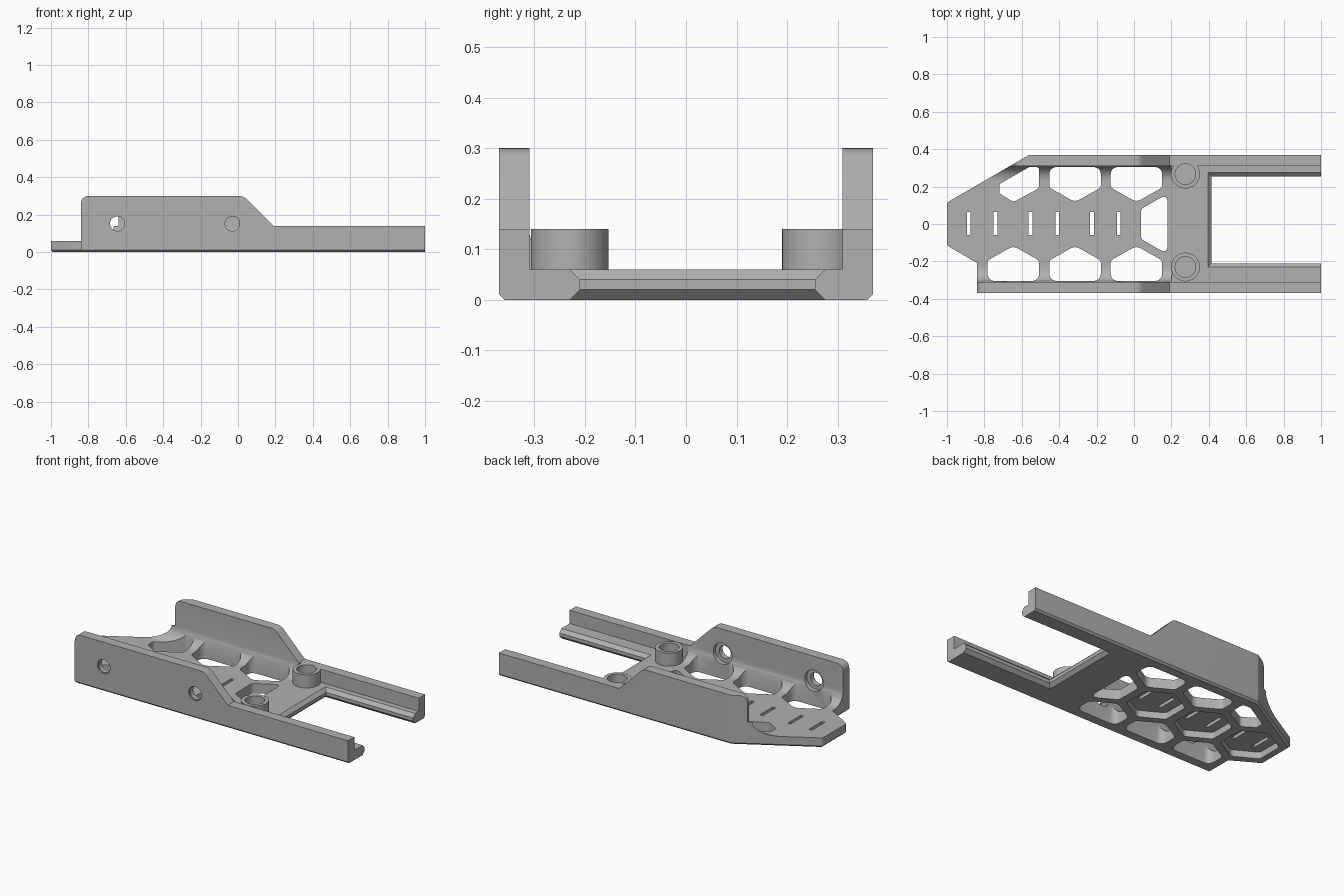
import bpy, bmesh, math
from mathutils import Vector

if "Cube" in bpy.data.objects:
    bpy.data.objects.remove(bpy.data.objects["Cube"], do_unlink=True)

grey = bpy.data.materials.new("mid_grey")
grey.use_nodes = True
grey.diffuse_color = (0.44, 0.44, 0.44, 1)
grey.node_tree.nodes["Principled BSDF"].inputs["Base Color"].default_value = (0.44, 0.44, 0.44, 1)


def rounded(points, radii, steps=6):
    """Round the corners of a 2D polygon; radii is one number or one per corner."""
    if not isinstance(radii, (list, tuple)):
        radii = [radii] * len(points)
    out, n = [], len(points)
    for i, r in enumerate(radii):
        p, a, b = (Vector(points[k % n]) for k in (i, i - 1, i + 1))
        if r == 0:
            out.append(p)
            continue
        u, v = (a - p).normalized(), (b - p).normalized()
        t = r / math.tan(u.angle(v) / 2)
        s, e = p + u * t, p + v * t
        for k in range(steps + 1):
            f = k / steps
            out.append(s.lerp(p, f).lerp(p.lerp(e, f), f))
    return out


def circle(cx, cy, r, n=40):
    return [(cx + r * math.cos(2 * math.pi * k / n), cy + r * math.sin(2 * math.pi * k / n))
            for k in range(n)]


def loft(name, rings, chamfer=0):
    """Closed solid through a stack of rings with equal point counts."""
    bm = bmesh.new()
    rows = [[bm.verts.new(p) for p in ring] for ring in rings]
    n = len(rows[0])
    bm.faces.new(rows[0])
    bm.faces.new(rows[-1])
    for a, b in zip(rows, rows[1:]):
        for i in range(n):
            j = (i + 1) % n
            bm.faces.new((a[i], a[j], b[j], b[i]))
    bmesh.ops.recalc_face_normals(bm, faces=bm.faces)
    if chamfer:
        low = [e for e in bm.edges if all(v.co.z < 0.001 for v in e.verts)
               and not all(v.co.x > 0.99 for v in e.verts)]
        bmesh.ops.bevel(bm, geom=low, offset=chamfer, segments=1, affect='EDGES')
    mesh = bpy.data.meshes.new(name)
    bm.to_mesh(mesh)
    bm.free()
    obj = bpy.data.objects.new(name, mesh)
    bpy.context.collection.objects.link(obj)
    return obj


def prism(name, pts, lo, hi, axis="z", chamfer=0):
    place = {"z": lambda p, h: (p[0], p[1], h),
             "y": lambda p, h: (p[0], h, p[1]),
             "x": lambda p, h: (h, p[0], p[1])}[axis]
    return loft(name, [[place(p, h) for p in pts] for h in (lo, hi)], chamfer)


def box_pts(x0, x1, y0, y1):
    return [(x0, y0), (x1, y0), (x1, y1), (x0, y1)]


def combine(target, tool, operation):
    mod = target.modifiers.new("join", 'BOOLEAN')
    mod.operation, mod.solver, mod.object = operation, 'EXACT', tool
    bpy.context.view_layer.objects.active = target
    bpy.ops.object.modifier_apply(modifier=mod.name)
    bpy.data.objects.remove(tool, do_unlink=True)


# Base plate
frame = prism("mounting_frame", box_pts(-1.1, 1.1, -0.4, 0.4), -0.03, 0.06)

# Side walls with ramp down to the rails, and coved inner corners
cove = 0.08
for side, start in ((-1, -0.84), (1, -0.64)):
    profile = rounded([(start, -0.03), (1.1, -0.03), (1.1, 0.14), (0.19, 0.14),
                       (0.03, 0.3), (start, 0.3)], [0, 0, 0, 0, 0.06, 0.045])
    combine(frame, prism("side_wall", profile, *sorted((side * 0.31, side * 0.4)), axis="y"), 'UNION')
    arc = []
    for k in range(11):
        a = math.pi / 2 * k / 10
        arc.append((side * (0.31 - cove + cove * math.sin(a)), 0.06 + cove * (1 - math.cos(a))))
    strip = arc + [(side * 0.34, 0.06 + cove), (side * 0.34, 0.03), (side * (0.31 - cove), 0.03)]
    combine(frame, prism("cove", strip, -0.9, 0.2, axis="x"), 'UNION')

# Round bosses
bosses = ((0.275, 0.267), (0.275, -0.23))
for x, y in bosses:
    combine(frame, prism("boss", circle(x, y, 0.077), 0.03, 0.14), 'UNION')

# Trim everything to the plan outline with a chamfered underside
outline = rounded([(-1, -0.115), (-0.84, -0.208), (-0.84, -0.37), (1, -0.37),
                   (1, 0.37), (-0.56, 0.37), (-1, 0.115)], [0.02, 0, 0, 0, 0, 0.02, 0.02], 3)
combine(frame, prism("outline", outline, 0, 0.4, chamfer=0.011), 'INTERSECT')

cutters = []

# Open slot between the rails, with bevelled lips
rings = []
for z, d in ((-0.005, 0.025), (0.02, 0), (0.04, 0), (0.065, 0.025)):
    rings.append([(x, y, z) for x, y in box_pts(0.415 - d, 1.2, -0.21 - d, 0.255 + d)])
cutters.append(loft("rail_slot", rings))

# Outer rows of honeycomb openings
half = 0.138
for cx in (-0.645, -0.315, 0.013):
    for side in (-1, 1):
        if side > 0 and cx < -0.5:
            pts = [(-0.72, 0.165), (-0.72, 0.213), (-0.56, 0.305), (-0.507, 0.305),
                   (-0.507, 0.192), (cx, 0.117)]
            pts = rounded(pts, [0.015, 0.015, 0.025, 0.02, 0.03, 0.03])
        else:
            pts = [(cx - half, side * 0.305), (cx + half, side * 0.305),
                   (cx + half, side * 0.195), (cx, side * 0.117), (cx - half, side * 0.195)]
            pts = rounded(pts, [0.045, 0.045, 0.03, 0.05, 0.03])
        cutters.append(prism("outer_cell", pts, -0.1, 0.25))

# Middle row: pockets from below, each with a pair of strap slots
for cx in (-0.812, -0.482, -0.153):
    pts = [(cx + s * half, t * 0.08) for s, t in ((-1, -1), (1, -1))]
    pts = [(cx, -0.158)] + pts[1:] + [(cx + half, 0.08), (cx, 0.158), (cx - half, 0.08)] + pts[:1]
    cutters.append(prism("pocket", rounded(pts, 0.03), -0.1, 0.04))
    for s in (-1, 1):
        x = cx + s * 0.071
        cutters.append(prism("strap_slot", box_pts(x - 0.01, x + 0.01, -0.06, 0.065), -0.1, 0.2))
half_cell = [(0.037, -0.08), (0.18, -0.162), (0.18, 0.162), (0.037, 0.08)]
cutters.append(prism("half_cell", rounded(half_cell, 0.03), -0.1, 0.2))

# Blind holes in the bosses
for x, y in bosses:
    cutters.append(prism("boss_hole", circle(x, y, 0.055), 0.06, 0.2))

# Counterbored screw holes in the front wall
for x in (-0.645, -0.03):
    cutters.append(prism("screw_hole", circle(x, 0.152, 0.039), -0.5, -0.2, axis="y"))
    cutters.append(prism("hole_rim", circle(x, 0.152, 0.043), -0.5, -0.362, axis="y"))
    cutters.append(prism("counterbore", circle(x, 0.152, 0.063), -0.332, -0.2, axis="y"))

for cutter in cutters:
    combine(frame, cutter, 'DIFFERENCE')

# Finish
frame.data.materials.clear()
frame.data.materials.append(grey)
for poly in frame.data.polygons:
    poly.material_index = 0
bpy.ops.object.select_all(action='DESELECT')
frame.select_set(True)
bpy.context.view_layer.objects.active = frame
bpy.ops.object.shade_smooth_by_angle(angle=math.radians(30))
